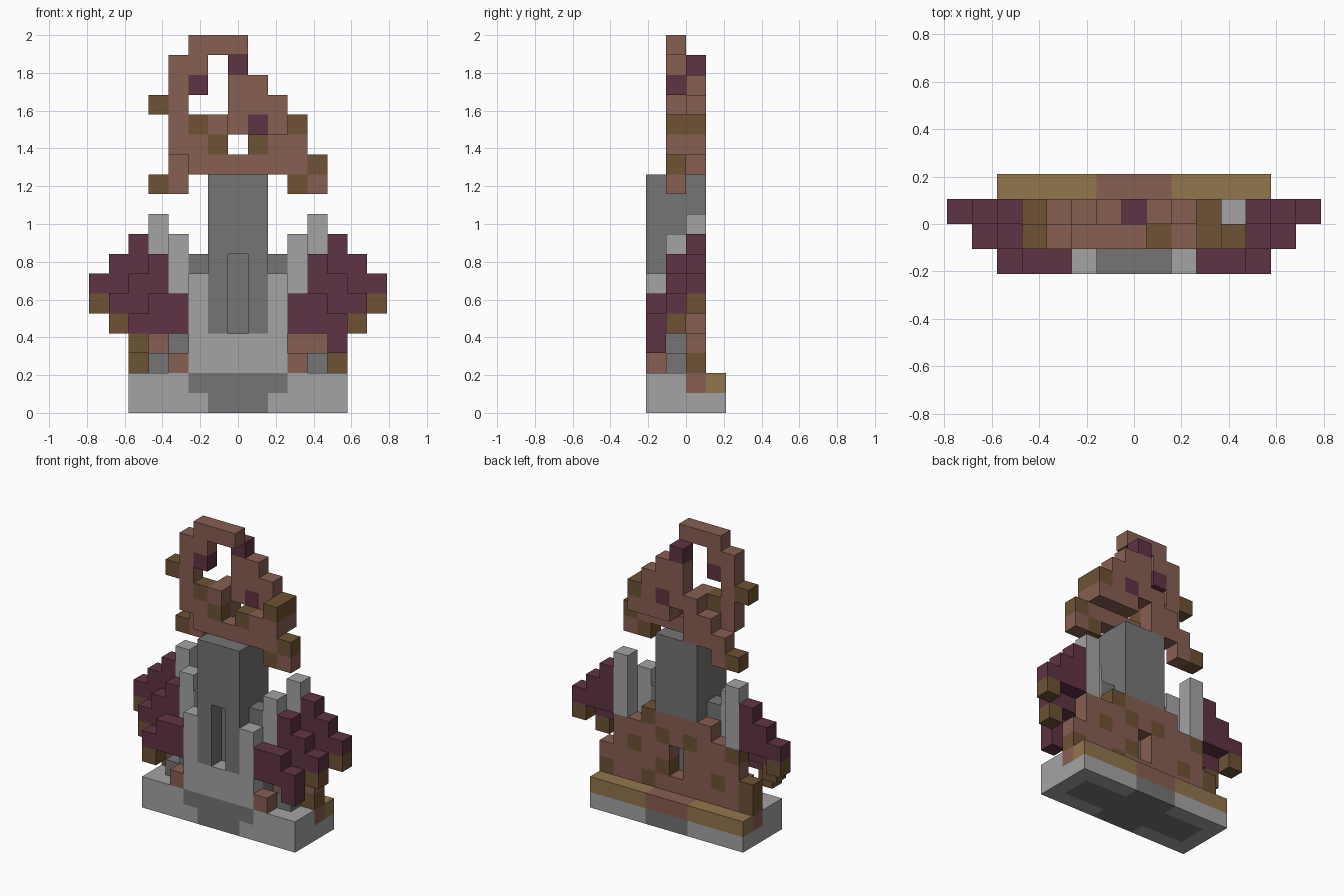
import bpy
import bmesh

cube = bpy.data.objects.get("Cube")
if cube:
    bpy.data.objects.remove(cube)

UNIT = 2 / 19


def srgb(value):
    value /= 255
    return value / 12.92 if value <= 0.04045 else ((value + 0.055) / 1.055) ** 2.4


def make_material(name, rgb):
    mat = bpy.data.materials.new(name)
    mat.use_nodes = True
    colour = [srgb(c) for c in rgb] + [1]
    mat.diffuse_color = colour
    mat.node_tree.nodes["Principled BSDF"].inputs["Base Color"].default_value = colour
    return mat


# One letter per colour, used in the block patterns below
PALETTE = {
    "L": make_material("light stone", (164, 164, 164)),
    "G": make_material("dark stone", (117, 117, 117)),
    "B": make_material("red brown wood", (135, 95, 82)),
    "D": make_material("dark brown wood", (109, 82, 51)),
    "T": make_material("tan wood", (145, 118, 76)),
    "P": make_material("plum leaves", (95, 51, 68)),
}
KEYS = list(PALETTE)
parts = {}


def box(part, colour, xs, layers, rows):
    """Fill an inclusive range of blocks; layers run front to back."""
    cells = parts.setdefault(part, {})
    for x in range(xs[0], xs[-1] + 1):
        for y in range(layers[0], layers[-1] + 1):
            for z in range(rows[0], rows[-1] + 1):
                cells[x, y, z] = colour


def pair(part, colour, xs, layers, rows):
    """Fill the same blocks on both sides."""
    box("left_" + part, colour, xs, layers, rows)
    box("right_" + part, colour, [-x for x in reversed(xs)], layers, rows)


def pattern(part, layer, left, top, lines):
    """Fill one layer from lines of colour letters, top line first."""
    cells = parts.setdefault(part, {})
    for drop, line in enumerate(lines):
        for step, letter in enumerate(line):
            if letter != ".":
                cells[left + step, layer, top - drop] = letter


# Stone base with a dark centre and a timber step at the back
box("base", "L", (-5, 5), (0, 3), (0,))
box("base", "G", (-4, 4), (1, 2), (0,))
box("base", "G", (-1, 1), (0, 3), (0,))
box("base", "L", (-5, 5), (0, 1), (1,))
box("base", "G", (-2, 2), (0, 1), (1,))
box("back_step", "B", (-5, 5), (2,), (1,))
box("back_step", "T", (-5, 5), (3,), (1,))
box("back_step", "B", (-1, 1), (3,), (1,))

# Tower with a narrow slot in front
box("tower", "G", (-2, 2), (1,), (2, 7))
box("tower", "G", (-1, 1), (0, 1), (4, 11))
box("tower", "G", (-1, 1), (2,), (7, 11))
for row in range(4, 8):
    del parts["tower"][0, 0, row]

# Light stone plinth and pillars
box("plinth", "L", (-2, 2), (0,), (2, 3))
pair("front_pillar", "L", (2,), (0,), (4, 6))
pair("middle_pillar", "L", (3,), (1,), (4, 8))
pair("back_pillar", "L", (4,), (2,), (6, 9))
pair("footing", "B", (3,), (0,), (2,))
pair("footing", "G", (4,), (1,), (2,))
box("right_footing", "G", (-3,), (1,), (2, 3))

# Stepped timber wall with a doorway
pattern("back_wall", 2, -5, 6, [
    "...BBBBD...",
    ".DBBDBDBBB.",
    ".BBBB.BBDB.",
    "DBDBB.DBBBB",
    "DBBBBBBDBBD",
])

# Stepped leaf wings on both sides
pair("wing", "P", (3, 4), (0,), (4, 5))
pair("wing", "P", (5,), (0,), (3, 4))
pair("wing", "P", (4,), (1,), (5, 7))
pair("wing", "P", (5,), (1,), (5, 6))
pair("wing", "P", (6,), (1,), (5,))
pair("wing", "D", (6,), (1,), (4,))
pair("wing", "P", (5,), (2,), (6, 8))
pair("wing", "P", (6,), (2,), (6, 7))
pair("wing", "P", (7,), (2,), (6,))
pair("wing", "D", (7,), (2,), (5,))
box("right_wing", "D", (-5,), (0,), (3,))

# Twisted wooden crown, front and back layers
pattern("crown_front", 1, -4, 18, [
    "..BBB....",
    ".BB......",
    ".BP......",
    "DB.......",
    ".BDB...D.",
    ".BBD.DBB.",
    "..BBBBBBD",
    ".......DB",
])
pattern("crown_back", 2, -4, 17, [
    "....P....",
    "....BB...",
    "....BBB..",
    "...BBPBD.",
    "..BB.BBB.",
    ".BBB.....",
    "DB.......",
])

# Turn every part into a mesh, leaving out faces hidden between blocks
filled = {cell for cells in parts.values() for cell in cells}
for name, cells in parts.items():
    bm = bmesh.new()
    for (x, y, z), letter in cells.items():
        for axis in range(3):
            for side in (-1, 1):
                near = [x, y, z]
                near[axis] += side
                if tuple(near) in filled:
                    continue
                corners = []
                for a, b in ((-1, -1), (1, -1), (1, 1), (-1, 1)):
                    p = [x, y - 1.5, z + 0.5]
                    p[axis] += side / 2
                    p[(axis + 1) % 3] += a * side / 2
                    p[(axis + 2) % 3] += b / 2
                    corners.append(bm.verts.new([c * UNIT for c in p]))
                bm.faces.new(corners).material_index = KEYS.index(letter)
    bmesh.ops.remove_doubles(bm, verts=bm.verts[:], dist=UNIT / 100)
    mesh = bpy.data.meshes.new(name)
    bm.to_mesh(mesh)
    bm.free()
    for mat in PALETTE.values():
        mesh.materials.append(mat)
    bpy.context.collection.objects.link(bpy.data.objects.new(name, mesh))
